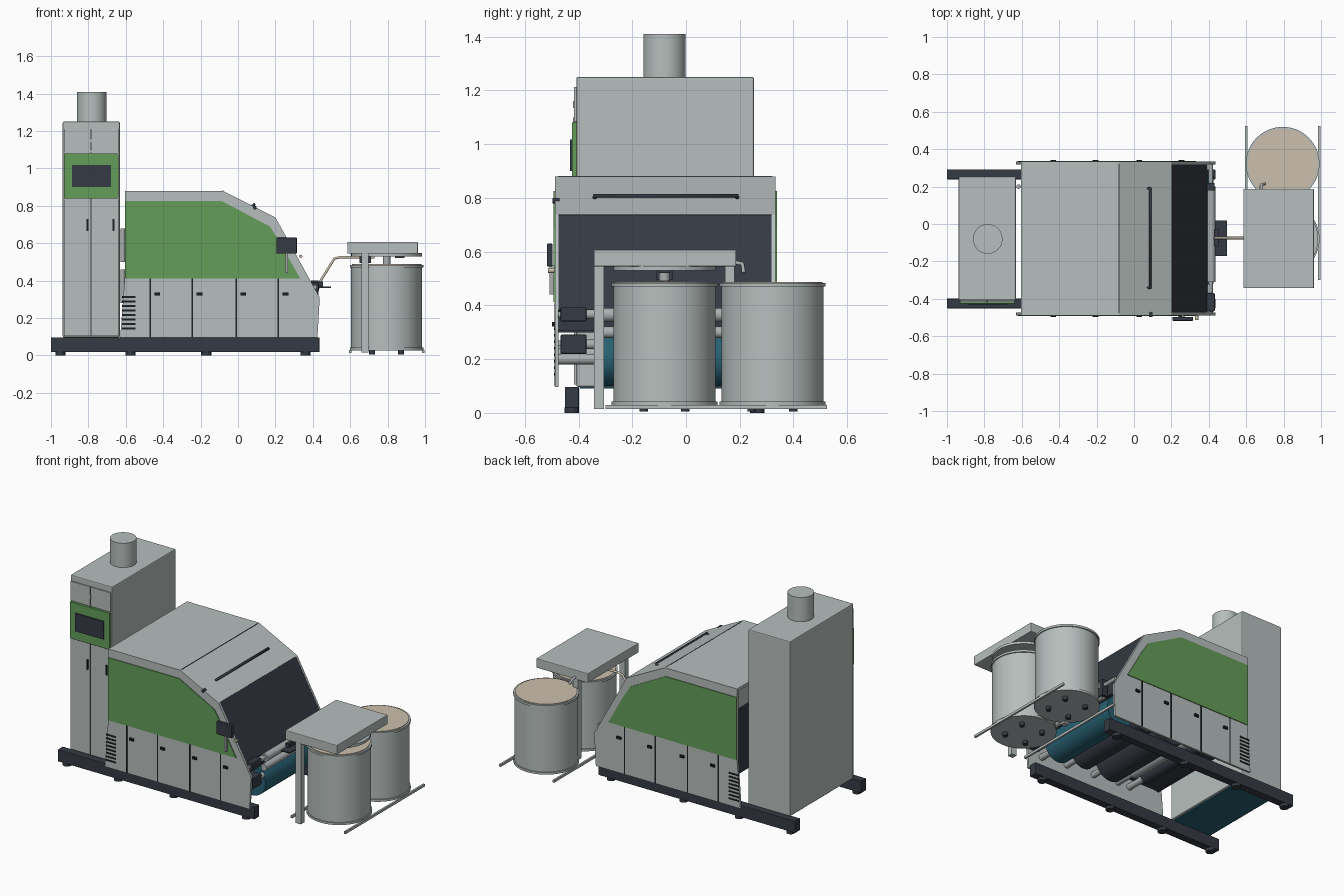
import bpy, bmesh, math
from mathutils import Matrix, Vector

if "Cube" in bpy.data.objects:
    bpy.data.objects.remove(bpy.data.objects["Cube"], do_unlink=True)


def material(name, r, g, b):
    m = bpy.data.materials.new(name)
    m.use_nodes = True
    m.diffuse_color = (r, g, b, 1)
    m.node_tree.nodes["Principled BSDF"].inputs["Base Color"].default_value = (r, g, b, 1)
    return m


GREY = material("light grey paint", .47, .52, .51)
GREEN = material("green paint", .13, .34, .10)
DARK = material("dark slate", .035, .042, .056)
BLACK = material("black", .012, .014, .016)
TEAL = material("teal", .02, .12, .17)
CREAM = material("cream", .60, .53, .42)
STEEL = material("steel", .40, .43, .43)


def finish(name, bm, mat, bevel=0):
    bmesh.ops.recalc_face_normals(bm, faces=bm.faces)
    me = bpy.data.meshes.new(name)
    bm.to_mesh(me)
    bm.free()
    me.materials.append(mat)
    ob = bpy.data.objects.new(name, me)
    bpy.context.collection.objects.link(ob)
    if bevel:
        mod = ob.modifiers.new("Bevel", "BEVEL")
        mod.width, mod.segments = bevel, 2
    return ob


def box(name, x, y, z, mat, bevel=0):
    """Box from three (low, high) ranges."""
    bm = bmesh.new()
    bmesh.ops.create_cube(bm, size=1)
    for v in bm.verts:
        v.co = [(a + b) / 2 + c * (b - a) for (a, b), c in zip((x, y, z), v.co)]
    return finish(name, bm, mat, bevel)


def cyl(name, start, end, r, mat, sides=32):
    """Cylinder between two points, smooth round the side."""
    a, b = Vector(start), Vector(end)
    bm = bmesh.new()
    turn = (b - a).to_track_quat("Z", "Y").to_matrix().to_4x4()
    bmesh.ops.create_cone(bm, cap_ends=True, segments=sides, radius1=r, radius2=r,
                          depth=(b - a).length,
                          matrix=Matrix.Translation((a + b) / 2) @ turn)
    for f in bm.faces:
        f.smooth = len(f.verts) == 4
    return finish(name, bm, mat)


def prism(name, profile, y, mat):
    """Side profile in x and z, extruded along y."""
    bm = bmesh.new()
    face = bm.faces.new([bm.verts.new((px, y[0], pz)) for px, pz in profile])
    new = bmesh.ops.extrude_face_region(bm, geom=[face])["geom"]
    bmesh.ops.translate(bm, vec=(0, y[1] - y[0], 0),
                        verts=[v for v in new if isinstance(v, bmesh.types.BMVert)])
    return finish(name, bm, mat)


def pipe(name, points, r, mat):
    cu = bpy.data.curves.new(name, "CURVE")
    cu.dimensions, cu.bevel_depth, cu.bevel_resolution = "3D", r, 3
    cu.use_fill_caps = True
    sp = cu.splines.new("POLY")
    sp.points.add(len(points) - 1)
    for p, co in zip(sp.points, points):
        p.co = (*co, 1)
    cu.materials.append(mat)
    ob = bpy.data.objects.new(name, cu)
    bpy.context.collection.objects.link(ob)


# Base rails with feet
for side, y in (("front", -.425), ("back", .265)):
    box(side + "_base_rail", (-1, .435), (y - .026, y + .026), (.018, .097), DARK, .003)
    for x in (-.95, -.575, -.17, .36):
        cyl(side + "_rail_foot", (x, y, 0), (x, y, .02), .027, DARK, 16)

# Tower cabinet, floor plate and chimney
box("tower_cabinet", (-.937, -.632), (-.408, .253), (.097, 1.25), GREY, .006)
box("tower_floor", (-.925, -.645), (-.395, .24), (.09, .098), TEAL)
cyl("chimney", (-.782, -.08, 1.24), (-.782, -.08, 1.41), .079, GREY, 48)
for name, x in (("right", (-.93, -.788)), ("left", (-.782, -.64))):
    box(name + "_lower_door", x, (-.416, -.405), (.105, .835), GREY)
    box(name + "_upper_door", x, (-.416, -.405), (1.085, 1.212), GREY)
for x in (-.805, -.665):
    box("door_handle", (x - .005, x + .005), (-.424, -.414), (.665, .73), BLACK)
box("door_gap", (-.788, -.782), (-.411, -.405), (.105, 1.212), DARK)
for z in (1.10, 1.16):
    box("upper_latch", (-.79, -.78), (-.421, -.414), (z - .025, z), STEEL)
box("control_panel", (-.93, -.64), (-.424, -.405), (.84, 1.08), GREEN)
box("control_screen", (-.887, -.68), (-.432, -.42), (.90, 1.018), DARK)

# Side panels of the main housing, same on both faces
OUTLINE = [(-.63, .097), (.425, .097), (.437, .31), (.2, .738), (-.08, .88),
           (-.605, .88), (-.605, .42)]
INLAY = [(-.605, .412), (.332, .412), (.215, .62), (.17, .69), (.06, .748),
         (-.085, .825), (-.605, .825)]
for side, y, s in (("front", -.488, -1), ("back", .333, 1)):
    def out(lo, hi):
        return tuple(sorted((y + s * lo, y + s * hi)))
    prism(side + "_side_panel", OUTLINE, out(-.014, 0), GREY)
    prism(side + "_green_inlay", INLAY, out(-.002, .005), GREEN)
    for x in (-.47, -.245, -.01, .215):
        box(side + "_door_seam", (x - .004, x + .004), out(-.002, .002), (.1, .411), BLACK)
        box(side + "_door_latch", (x + .024, x + .054), out(-.002, .010), (.322, .338), BLACK)
    for i in range(8):
        z = .14 + i * .024
        box(side + "_vent_slot", (-.62, -.547), out(-.002, .004), (z, z + .009), BLACK)

# Roof, sloped covers and inner panels
INNER = (-.476, .321)
prism("roof", [(-.605, .88), (-.08, .88), (-.08, .86), (-.605, .86)], INNER, GREY)
prism("sloped_lid", [(-.08, .88), (.2, .738), (.19, .72), (-.085, .86)], INNER, GREY)
prism("dark_cover", [(.2, .737), (.394, .385), (.376, .375), (.185, .725)],
      (-.484, .329), DARK)
box("roof_seam", (-.083, -.078), INNER, (.876, .881), DARK)
pipe("lid_handle", [(.075, -.34, .797), (.087, -.34, .808), (.087, .19, .808),
                    (.075, .19, .797)], .008, DARK)
box("rear_top_panel", (-.60, -.585), INNER, (.74, .87), GREY)
box("rear_inner_panel", (-.59, -.575), INNER, (.30, .745), DARK)
box("inner_floor", (-.58, .38), INNER, (.305, .32), DARK)
box("front_cross_panel", (.365, .38), INNER, (.31, .385), DARK)
for z in (.28, .50):
    cyl("rear_pipe", (-.617, .20, z), (-.617, .20, z + .18), .012, STEEL, 16)

# Drums and feed rollers under the covers
for name, x, z, r, mat in (("teal_drum", .325, .2, .1, TEAL),
                           ("first_dark_drum", .13, .22, .09, DARK),
                           ("main_dark_drum", -.08, .23, .11, DARK),
                           ("small_roller", -.27, .25, .04, STEEL),
                           ("rear_roller", -.36, .25, .04, DARK)):
    cyl(name, (x, -.32, z), (x, .26, z), r, mat, 40)
    cyl(name + "_shaft", (x, -.476, z), (x, .321, z), .02, STEEL, 16)
cyl("upper_feed_roller", (.41, -.31, .365), (.41, .20, .365), .026, STEEL)
cyl("lower_feed_roller", (.405, -.31, .30), (.405, .20, .30), .022, STEEL)
cyl("feed_shaft", (.41, -.476, .365), (.41, .321, .365), .012, STEEL, 16)
for z, h in ((.367, .026), (.255, .036)):
    box("drive_motor", (.36, .432), (-.467, -.37), (z - h, z + h), DARK, .005)
    cyl("motor_coupling", (.405, -.37, z), (.405, -.32, z), .018, STEEL, 16)
box("roller_bracket", (.39, .43), (.18, .22), (.29, .40), DARK)

# Hanging operator panel and stop button
box("operator_panel", (.205, .315), (-.518, -.496), (.545, .63), DARK, .004)
box("panel_arm", (.255, .268), (-.508, -.49), (.44, .55), STEEL)
cyl("stop_button", (.335, -.513, .53), (.335, -.49, .53), .009, CREAM, 16)
cyl("panel_pivot", (.09, -.497, .79), (.09, -.47, .79), .01, DARK, 16)

# Sliver guide plate and tube
box("guide_plate", (.425, .498), (-.172, .02), (.362, .37), DARK)
box("guide_lip", (.43, .455), (-.12, -.03), (.37, .395), DARK)
pipe("sliver_tube", [(.42, -.075, .365), (.515, -.075, .518), (.545, -.075, .525),
                     (.73, -.075, .525)], .007, CREAM)

# Two collecting cans
CX = .795
for name, y in (("front", -.08), ("rear", .322)):
    cyl(name + "_can", (CX, y, .03), (CX, y, .475), .19, GREY, 64)
    for z in (.028, .47):
        cyl(name + "_can_rim", (CX, y, z), (CX, y, z + .014), .197, GREY, 64)
    cyl(name + "_can_fill", (CX, y, .47), (CX, y, .488), .186, CREAM, 64)
    for k in range(4):
        a = math.pi / 4 + k * math.pi / 2
        fx, fy = CX + .11 * math.cos(a), y + .11 * math.sin(a)
        cyl(name + "_can_foot", (fx, fy, .005), (fx, fy, .03), .016, DARK, 16)

# Can stand: canopy, legs, coiler plate and floor rails
box("canopy", (.585, .962), (-.343, .187), (.545, .607), GREY, .004)
for y in (-.324, .163):
    box("canopy_leg", (.66, .698), (y - .018, y + .018), (.015, .55), GREY)
cyl("coiler_plate", (CX, -.08, .53), (CX, -.08, .547), .19, GREY, 48)
cyl("coiler_hub", (CX, -.08, .49), (CX, -.08, .53), .02, STEEL, 16)
box("coiler_motor", (.65, .71), (-.11, -.05), (.495, .53), DARK)
box("sensor_bar", (.84, .89), (-.10, -.06), (.52, .531), DARK)
pipe("rear_hose", [(.68, .18, .56), (.68, .21, .555), (.70, .215, .52)], .008, STEEL)
for x, y0 in ((.60, -.30), (.99, -.30)):
    box("floor_rail", (x - .006, x + .006), (y0, .525), (.014, .03), GREY)
